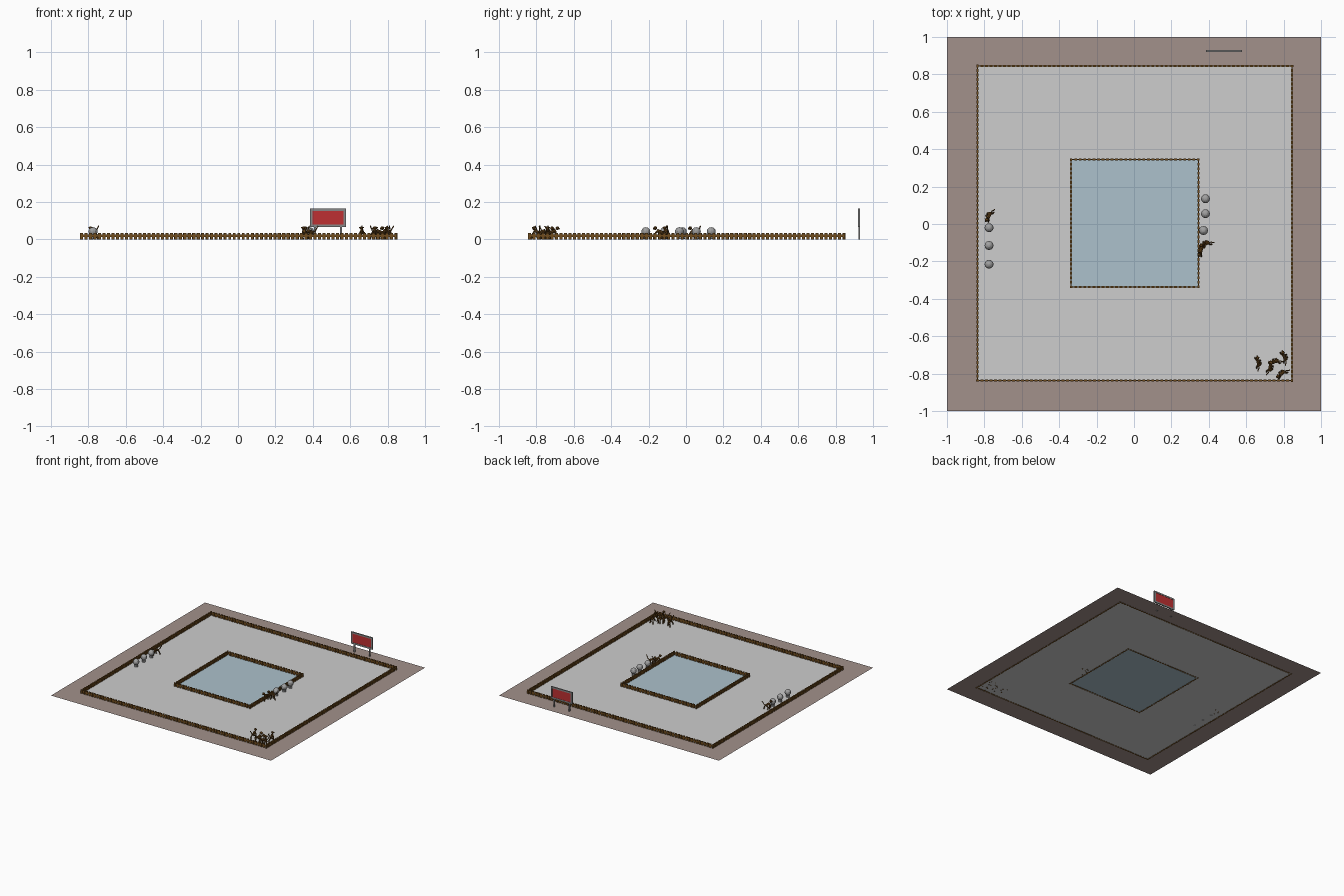
import bpy, bmesh, math
from mathutils import Matrix, Vector

if "Cube" in bpy.data.objects:
    bpy.data.objects.remove(bpy.data.objects["Cube"])


def mat(name, r, g, b):
    m = bpy.data.materials.new(name)
    lin = [((c / 255 + 0.055) / 1.055) ** 2.4 for c in (r, g, b)]
    m.diffuse_color = (*lin, 1)
    m.use_nodes = True
    m.node_tree.nodes["Principled BSDF"].inputs["Base Color"].default_value = m.diffuse_color
    return m


PATH = mat("path_brown", 162, 145, 139)
GRAVEL = mat("gravel_grey", 205, 205, 205)
WATER = mat("water_blue", 172, 193, 204)
WOOD = mat("wood_brown", 112, 76, 30)
FUR = mat("fur_brown", 98, 66, 26)
STONE = mat("stone_grey", 160, 160, 160)
FRAME = mat("frame_grey", 135, 135, 135)
RED = mat("sign_red", 190, 48, 50)


def finish(name, bm, mats, smooth=False):
    me = bpy.data.meshes.new(name)
    bm.to_mesh(me)
    bm.free()
    for m in mats:
        me.materials.append(m)
    if smooth:
        for p in me.polygons:
            p.use_smooth = True
    ob = bpy.data.objects.new(name, me)
    bpy.context.collection.objects.link(ob)
    return ob


def box(bm, c, s):
    bmesh.ops.create_cube(bm, size=1, matrix=Matrix.Translation(c) @ Matrix.Diagonal((*s, 1)))


def limb(bm, a, b, r1, r2, sides=6):
    a, b = Vector(a), Vector(b)
    d = b - a
    M = Matrix.Translation((a + b) / 2) @ d.to_track_quat('Z', 'Y').to_matrix().to_4x4()
    bmesh.ops.create_cone(bm, cap_ends=True, segments=sides, radius1=r1, radius2=r2,
                          depth=d.length, matrix=M)


def ball(bm, c, s, u=8, v=6):
    bmesh.ops.create_uvsphere(bm, u_segments=u, v_segments=v, radius=1,
                              matrix=Matrix.Translation(c) @ Matrix.Diagonal((*s, 1)))


# Ground: three nested zones in one flat sheet
OFF, GZ = 0.004, 0.003
bm = bmesh.new()
rings = []
for h, o in ((1, 0), (0.84, OFF), (0.34, OFF)):
    rings.append([bm.verts.new((sx * h + o, sy * h + o, GZ))
                  for sx, sy in ((-1, -1), (1, -1), (1, 1), (-1, 1))])
for k in range(2):
    for i in range(4):
        j = (i + 1) % 4
        f = bm.faces.new((rings[k][i], rings[k][j], rings[k + 1][j], rings[k + 1][i]))
        f.material_index = k
bm.faces.new(rings[2]).material_index = 2
finish("ground", bm, [PATH, GRAVEL, WATER])


# Picket fences: posts plus one rail on each side of a square
def fence(name, half):
    bm = bmesh.new()
    n = round(2 * half / 0.024)
    for side in range(4):
        start = len(bm.verts)
        for i in range(n):
            x = -half + 2 * half * i / n
            box(bm, (x, -half, 0.0165), (0.015, 0.010, 0.033))
        box(bm, (0, -half, 0.019), (2 * half, 0.005, 0.012))
        bm.verts.ensure_lookup_table()
        bmesh.ops.rotate(bm, verts=bm.verts[start:], cent=(0, 0, 0),
                         matrix=Matrix.Rotation(side * math.pi / 2, 3, 'Z'))
    bmesh.ops.translate(bm, verts=bm.verts[:], vec=(OFF, OFF, 0))
    finish(name, bm, [WOOD])


fence("outer_fence", 0.84)
fence("pool_fence", 0.34)

# Sign board: framed panel, red on both faces, on two legs
SX, SY = 0.481, 0.925
bm = bmesh.new()
for s in (-1, 1):
    box(bm, (SX + s * 0.0905, SY, 0.116), (0.013, 0.010, 0.098))
    box(bm, (SX, SY, 0.116 + s * 0.0425), (0.194, 0.010, 0.013))
    box(bm, (SX + s * 0.069, SY, 0.036), (0.010, 0.008, 0.072))
finish("sign_frame", bm, [FRAME])
bm = bmesh.new()
box(bm, (SX, SY, 0.116), (0.170, 0.006, 0.074))
finish("sign_panel", bm, [RED])

# Rounded stones on small feet
for i, (x, y) in enumerate(((-0.775, -0.02), (-0.775, -0.115), (-0.775, -0.215),
                            (0.382, 0.135), (0.382, 0.055), (0.372, -0.035))):
    bm = bmesh.new()
    ball(bm, (x, y, 0.041), (0.024, 0.024, 0.024), 12, 8)
    limb(bm, (x, y, GZ), (x, y, 0.025), 0.014, 0.012, 8)
    finish("stone_%d" % (i + 1), bm, [STONE])


# Small four-legged animals with long raised tails, facing +x before turning
def animal(name, x, y, angle):
    bm = bmesh.new()
    limb(bm, (-0.017, 0, 0.036), (0.015, 0, 0.046), 0.008, 0.010, 8)
    ball(bm, (0.026, 0, 0.060), (0.010, 0.009, 0.010))
    ball(bm, (0.035, 0, 0.057), (0.005, 0.005, 0.004), 6, 4)
    for s in (-1, 1):
        ball(bm, (0.025, s * 0.010, 0.063), (0.002, 0.004, 0.004), 6, 4)
        # front leg, back leg
        reach = 0.010 * s
        limb(bm, (0.013, s * 0.006, 0.044), (0.018 + reach, s * 0.013, 0.022), 0.005, 0.004)
        limb(bm, (0.018 + reach, s * 0.013, 0.022), (0.021 + reach, s * 0.013, 0), 0.004, 0.004)
        limb(bm, (-0.015, s * 0.005, 0.036), (-0.011 - reach, s * 0.013, 0.020), 0.006, 0.004)
        limb(bm, (-0.011 - reach, s * 0.013, 0.020), (-0.018 - reach, s * 0.013, 0), 0.004, 0.004)
    tail = [(-0.017, 0, 0.038), (-0.029, 0.002, 0.044), (-0.035, 0.006, 0.058), (-0.043, 0.010, 0.072)]
    for a, b in zip(tail, tail[1:]):
        limb(bm, a, b, 0.0035, 0.003)
    ob = finish(name, bm, [FUR])
    ob.matrix_world = Matrix.Translation((x, y, 0)) @ Matrix.Rotation(math.radians(angle), 4, 'Z')


for i, p in enumerate(((-0.775, 0.045, 240), (0.358, -0.14, 250), (0.385, -0.105, 200),
                       (0.665, -0.742, 100), (0.728, -0.768, 75), (0.755, -0.735, 190),
                       (0.805, -0.712, 110), (0.792, -0.798, 215))):
    animal("animal_%d" % (i + 1), *p)
